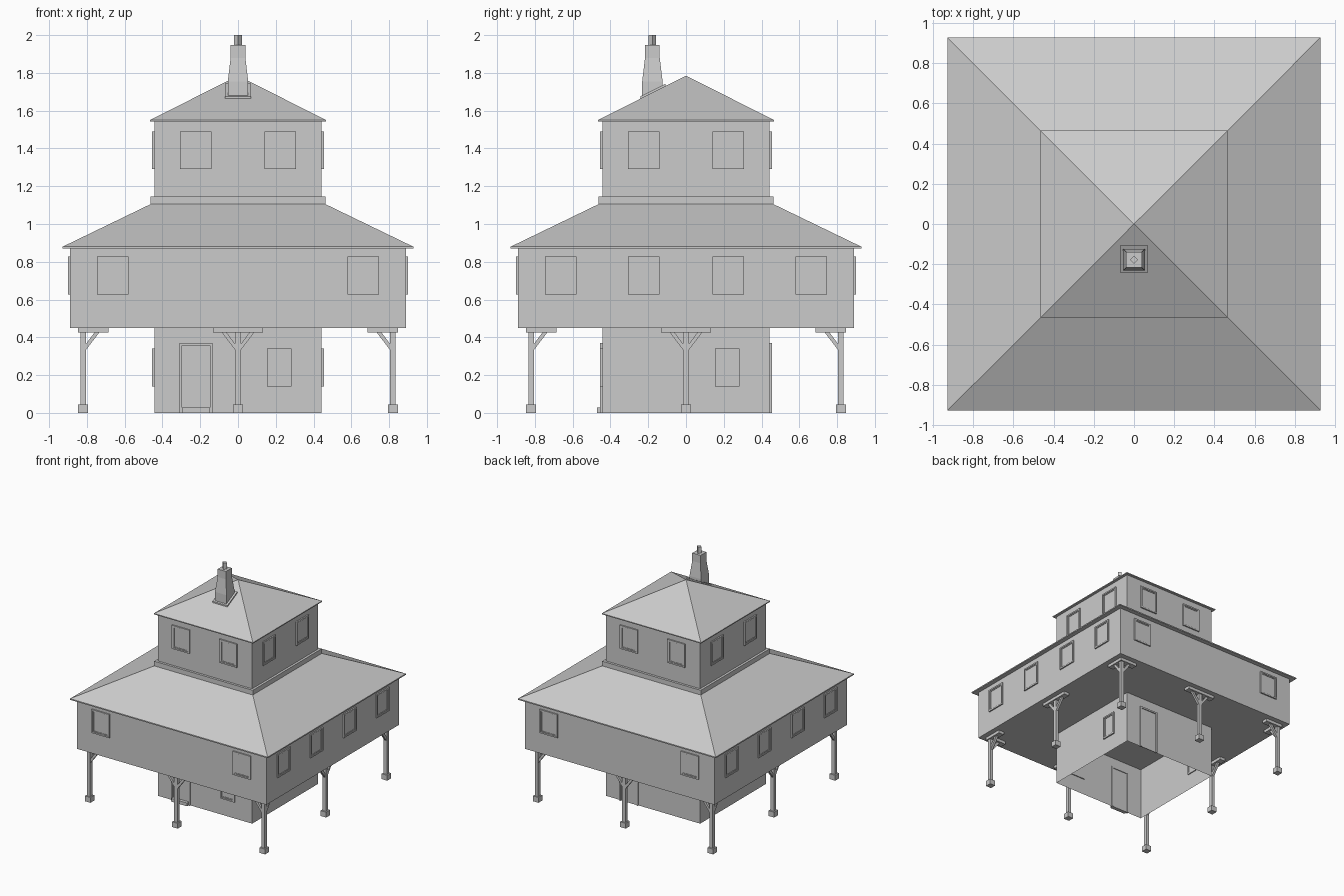
import bpy, bmesh

if "Cube" in bpy.data.objects:
    bpy.data.objects.remove(bpy.data.objects["Cube"])

grey = bpy.data.materials.new("plain grey")
grey.diffuse_color = (0.6, 0.6, 0.6, 1)
grey.use_nodes = True
grey.node_tree.nodes["Principled BSDF"].inputs["Base Color"].default_value = grey.diffuse_color


def finish(name, bm):
    me = bpy.data.meshes.new(name)
    bm.to_mesh(me)
    bm.free()
    me.materials.append(grey)
    ob = bpy.data.objects.new(name, me)
    bpy.context.collection.objects.link(ob)
    return ob


def rings(name, prof, cy=0.0, bottom=True, top=True, diamond=False):
    """Stack of square rings (half width, z); half width 0 ends in a point."""
    bm = bmesh.new()
    sq = [(0, -1), (1, 0), (0, 1), (-1, 0)] if diamond else [(-1, -1), (1, -1), (1, 1), (-1, 1)]
    rows = []
    for h, z in prof:
        if h == 0:
            rows.append([bm.verts.new((0, cy, z))] * 4)
        else:
            rows.append([bm.verts.new((x * h, cy + y * h, z)) for x, y in sq])
    for a, b in zip(rows, rows[1:]):
        for i in range(4):
            j = (i + 1) % 4
            if b[i] is b[j]:
                bm.faces.new((a[i], a[j], b[i]))
            else:
                bm.faces.new((a[i], a[j], b[j], b[i]))
    if bottom:
        bm.faces.new(rows[0][::-1])
    if top and prof[-1][0] > 0:
        bm.faces.new(rows[-1])
    return finish(name, bm)


def place(u, d, z, k):
    """Point at u along side k and d out from the centre (0 front, 1 right, 2 back, 3 left)."""
    x, y = u, -d
    for _ in range(k):
        x, y = -y, x
    return (x, y, z)


def prism(bm, outline, d0, d1, k):
    """Outline in (u, z), counterclockwise seen from outside, extruded from d0 to d1."""
    a = [bm.verts.new(place(u, d0, z, k)) for u, z in outline]
    b = [bm.verts.new(place(u, d1, z, k)) for u, z in outline]
    n = len(a)
    bm.faces.new(b)
    bm.faces.new(a[::-1])
    for i in range(n):
        j = (i + 1) % n
        bm.faces.new((a[i], a[j], b[j], b[i]))


def box(bm, u0, u1, z0, z1, d0, d1, k):
    prism(bm, [(u0, z0), (u1, z0), (u1, z1), (u0, z1)], d0, d1, k)


def frame(bm, u0, u1, z0, z1, t, d0, d1, k, sill=True):
    box(bm, u0, u0 + t, z0, z1, d0, d1, k)
    box(bm, u1 - t, u1, z0, z1, d0, d1, k)
    box(bm, u0 + t, u1 - t, z1 - t, z1, d0, d1, k)
    if sill:
        box(bm, u0 + t, u1 - t, z0, z0 + t, d0, d1, k)


def window(bm, u, z0, w, h, wall, k):
    u0, u1, z1 = u - w / 2, u + w / 2, z0 + h
    frame(bm, u0, u1, z0, z1, 0.012, wall - 0.008, wall + 0.011, k)
    t = 0.012
    frame(bm, u0 + t, u1 - t, z0 + t, z1 - t, 0.007, wall - 0.004, wall + 0.006, k)
    box(bm, u0 + t, u1 - t, z0 + t, z1 - t, wall - 0.002, wall + 0.002, k)


# Storeys and roofs
rings("ground_floor_walls", [(0.443, 0), (0.443, 0.45)], bottom=False)
rings("overhanging_storey", [(0.89, 0.45), (0.89, 0.872)])
rings("lower_roof", [(0.928, 0.87), (0.928, 0.88), (0.463, 1.105)])
rings("roof_trim_band", [(0.463, 1.10), (0.463, 1.145)])
rings("top_storey", [(0.443, 1.14), (0.443, 1.545)])
rings("upper_roof", [(0.465, 1.543), (0.465, 1.551), (0, 1.785)])

# Windows on each storey
bm = bmesh.new()
for k in range(4):
    for u in (-0.223, 0.223):
        window(bm, u, 1.29, 0.166, 0.2, 0.443, k)
finish("top_storey_windows", bm)

bm = bmesh.new()
for k in range(4):
    for u in ((-0.663, 0.663) if k % 2 == 0 else (-0.663, -0.223, 0.223, 0.663)):
        window(bm, u, 0.627, 0.168, 0.2, 0.89, k)
finish("overhang_windows", bm)

bm = bmesh.new()
for k, u in ((0, 0.218), (1, 0.218), (3, -0.218)):
    window(bm, u, 0.14, 0.13, 0.2, 0.443, k)
finish("ground_floor_windows", bm)

# Doors front and back, step at the front
bm = bmesh.new()
for k in (0, 2):
    frame(bm, -0.31, -0.135, 0, 0.37, 0.014, 0.435, 0.454, k, sill=False)
    box(bm, -0.296, -0.149, 0, 0.356, 0.441, 0.446, k)
finish("doors", bm)
bm = bmesh.new()
box(bm, -0.296, -0.149, 0, 0.028, 0.44, 0.472, 0)
finish("door_step", bm)

# Support posts with feet, top beams and diagonal braces
posts, feet, beams, braces = (bmesh.new() for _ in range(4))
P = 0.82
for k in range(4):
    for u in (0, -P):
        box(posts, u - 0.015, u + 0.015, 0.045, 0.43, P - 0.015, P + 0.015, k)
        box(feet, u - 0.026, u + 0.026, 0, 0.045, P - 0.026, P + 0.026, k)
    for u0, u1 in ((-0.133, 0.133), (-0.846, -0.685), (0.685, 0.846)):
        box(beams, u0, u1, 0.425, 0.45, P - 0.026, P + 0.026, k)
    for u, s in ((0, 1), (0, -1), (-P, 1), (P, -1)):
        pts = [(0.013, 0.33), (0.085, 0.425), (0.06, 0.425), (0.013, 0.362)]
        pts = [(u + s * a, z) for a, z in pts]
        prism(braces, pts if s > 0 else pts[::-1], P - 0.01, P + 0.01, k)
finish("support_posts", posts)
finish("post_feet", feet)
finish("post_top_beams", beams)
finish("post_braces", braces)

# Chimney, its pot and the sloping collar on the roof
CY = -0.178
rings("chimney", [(0.054, 1.62), (0.054, 1.755), (0.039, 1.88), (0.039, 1.947)], CY)
rings("chimney_pot", [(0.02, 1.94), (0.02, 2.0)], CY, diamond=True)


def slope(y):
    return 1.551 + (0.465 + y) * 0.234 / 0.465


bm = bmesh.new()
y0, y1 = -0.242, -0.108
outline = [(-y1, slope(y1) - 0.01), (-y0, slope(y0) - 0.01),
           (-y0, slope(y0) + 0.012), (-y1, slope(y1) + 0.012)]
prism(bm, [(-u, z) for u, z in outline][::-1], -0.07, 0.07, 1)
bmesh.ops.recalc_face_normals(bm, faces=bm.faces)
finish("chimney_collar", bm)
